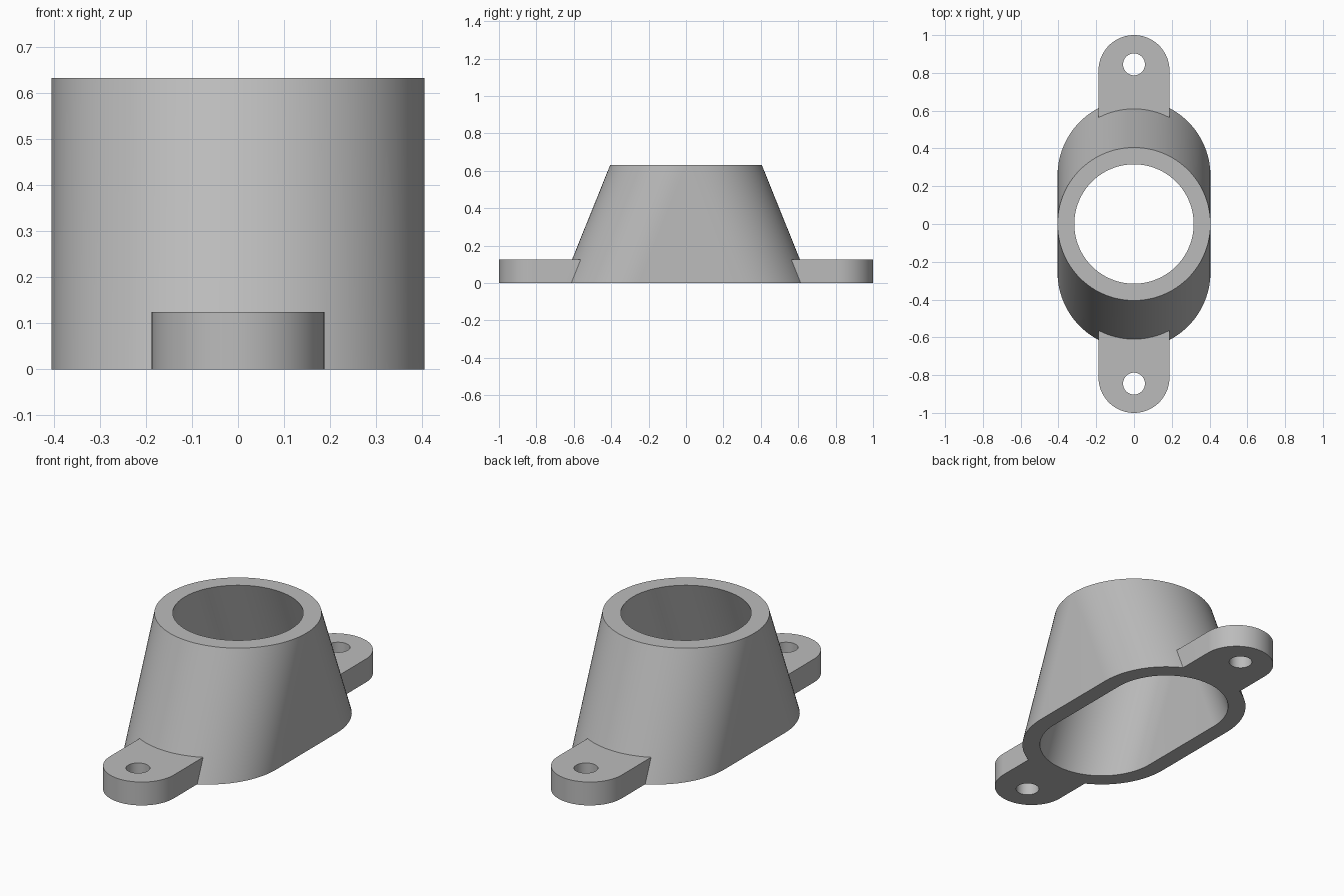
import bpy
import bmesh
from math import cos, sin, pi, radians, sqrt

cube = bpy.data.objects.get("Cube")
if cube:
    bpy.data.objects.remove(cube, do_unlink=True)

HEIGHT, EAR_HEIGHT = 0.632, 0.125
OUTER, INNER, SPREAD = 0.405, 0.316, 0.255
EAR_R, EAR_Y, HOLE_R, HOLE_Y = 0.188, 0.812, 0.058, 0.845
SEG = 48

grey = bpy.data.materials.new("light grey")
grey.use_nodes = True
colour = (0.50, 0.50, 0.50, 1)
grey.diffuse_color = colour
grey.node_tree.nodes["Principled BSDF"].inputs["Base Color"].default_value = colour


def finish(name, bm):
    bmesh.ops.remove_doubles(bm, verts=bm.verts, dist=1e-5)
    bmesh.ops.recalc_face_normals(bm, faces=bm.faces)
    mesh = bpy.data.meshes.new(name)
    bm.to_mesh(mesh)
    bm.free()
    mesh.materials.append(grey)
    obj = bpy.data.objects.new(name, mesh)
    bpy.context.collection.objects.link(obj)
    return obj


def stadium(radius, spread):
    """Two half circles whose centres sit at y = +spread and -spread."""
    pts = []
    for side in (0, 1):
        for i in range(SEG + 1):
            a = pi * (side + i / SEG)
            pts.append((radius * cos(a), radius * sin(a) + spread * (1 - 2 * side)))
    return pts


def prism(name, outline, z0, z1):
    bm = bmesh.new()
    face = bm.faces.new([bm.verts.new((x, y, z0)) for x, y in outline])
    top = bmesh.ops.extrude_face_region(bm, geom=[face])
    verts = [v for v in top["geom"] if isinstance(v, bmesh.types.BMVert)]
    bmesh.ops.translate(bm, verts=verts, vec=(0, 0, z1 - z0))
    return finish(name, bm)


def combine(target, other, operation):
    mod = target.modifiers.new(operation.lower(), 'BOOLEAN')
    mod.object, mod.operation, mod.solver = other, operation, 'EXACT'
    bpy.context.view_layer.objects.active = target
    bpy.ops.object.modifier_apply(modifier=mod.name)
    bpy.data.objects.remove(other, do_unlink=True)


# Hollow body: slotted foot lofted to a round mouth, with an even wall
bm = bmesh.new()
rings = []
for radius, spread, z in ((OUTER, SPREAD, 0), (OUTER, 0, HEIGHT),
                          (INNER, 0, HEIGHT), (INNER, SPREAD, 0)):
    rings.append([bm.verts.new((x, y, z)) for x, y in stadium(radius, spread)])
for a, b in zip(rings, rings[1:] + rings[:1]):
    for i in range(len(a)):
        j = (i + 1) % len(a)
        bm.faces.new((a[i], a[j], b[j], b[i]))
body = finish("flanged_adapter", bm)

# Mounting ears: rounded tips, inner ends buried in the wall
for s in (1, -1):
    outline = [(EAR_R * cos(pi * i / SEG), s * (EAR_Y + EAR_R * sin(pi * i / SEG)))
               for i in range(SEG + 1)]
    for i in range(SEG // 2 + 1):
        x = EAR_R * (4 * i / SEG - 1)
        outline.append((x, s * (0.23 + sqrt(0.36 ** 2 - x * x))))
    combine(body, prism("ear", outline, 0, EAR_HEIGHT), 'UNION')

# Screw holes
for s in (1, -1):
    circle = [(HOLE_R * cos(2 * pi * i / SEG), s * HOLE_Y + HOLE_R * sin(2 * pi * i / SEG))
              for i in range(SEG)]
    combine(body, prism("hole_cutter", circle, -0.1, EAR_HEIGHT + 0.1), 'DIFFERENCE')

# Smooth curved walls, crisp rims
bpy.ops.object.select_all(action='DESELECT')
body.select_set(True)
bpy.context.view_layer.objects.active = body
bpy.ops.object.shade_smooth_by_angle(angle=radians(20))
